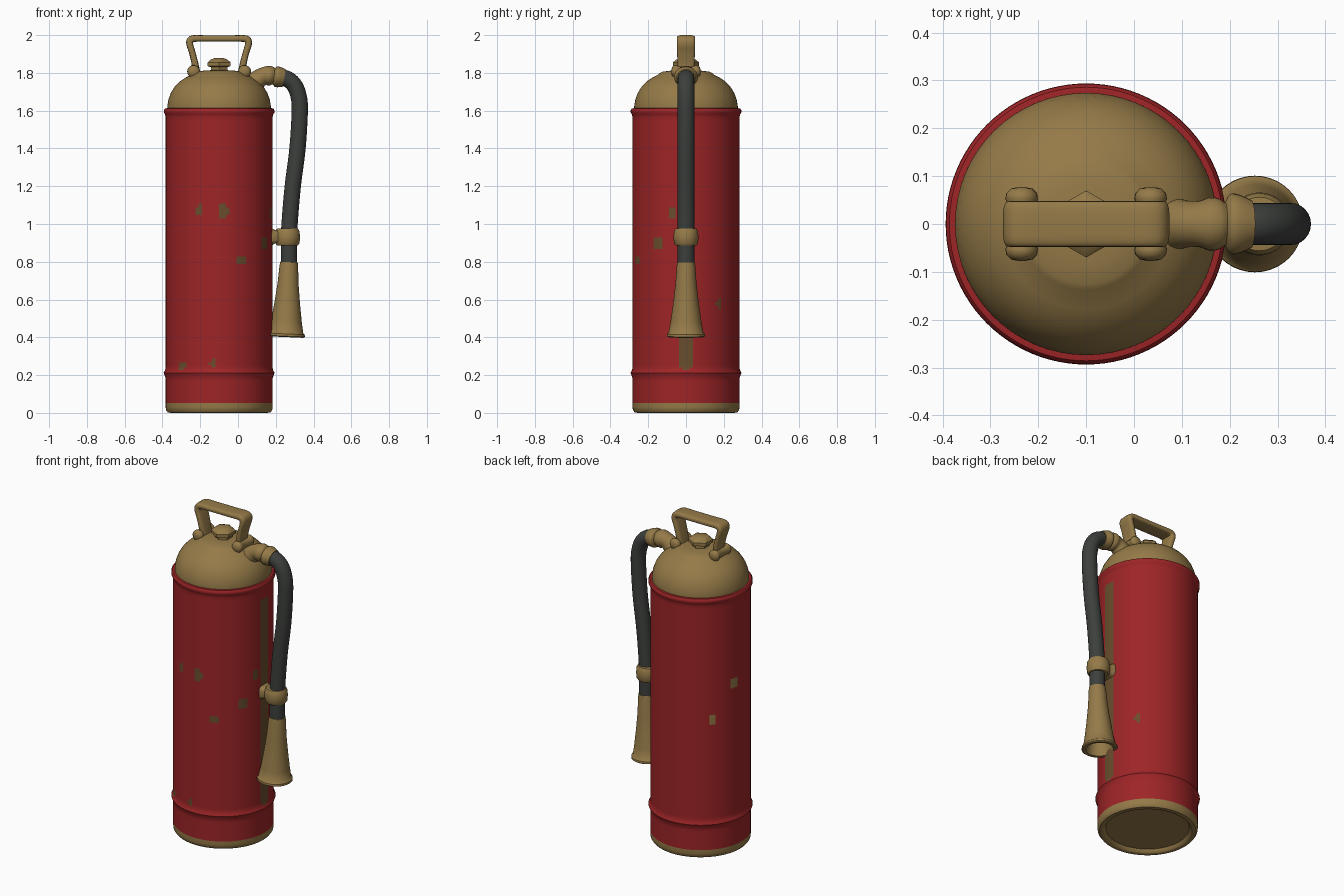
import bpy, math
from mathutils import Vector, Matrix

if "Cube" in bpy.data.objects:
    bpy.data.objects.remove(bpy.data.objects["Cube"])


def material(name, rgb):
    m = bpy.data.materials.new(name)
    m.diffuse_color = (*rgb, 1)
    m.use_nodes = True
    m.node_tree.nodes["Principled BSDF"].inputs["Base Color"].default_value = m.diffuse_color
    return m


RED = material("red_paint", (0.34, 0.018, 0.02))
BRASS = material("aged_brass", (0.30, 0.195, 0.065))
RUBBER = material("dark_rubber", (0.046, 0.05, 0.046))
WORN = material("worn_paint", (0.14, 0.075, 0.026))
CX = -0.10  # tank axis


def finish(name, verts, faces, mats, angle=40):
    me = bpy.data.meshes.new(name)
    me.from_pydata(verts, [], faces)
    for m in mats:
        me.materials.append(m)
    ob = bpy.data.objects.new(name, me)
    bpy.context.collection.objects.link(ob)
    bpy.ops.object.select_all(action='DESELECT')
    ob.select_set(True)
    bpy.context.view_layer.objects.active = ob
    bpy.ops.object.mode_set(mode='EDIT')
    bpy.ops.mesh.select_all(action='SELECT')
    bpy.ops.mesh.normals_make_consistent(inside=False)
    bpy.ops.object.mode_set(mode='OBJECT')
    bpy.ops.object.shade_smooth_by_angle(angle=math.radians(angle))
    return ob


def skin(rings, cap_start=True, cap_end=True):
    n = len(rings[0])
    verts = [v for r in rings for v in r]
    faces = [(i * n + j, i * n + (j + 1) % n, (i + 1) * n + (j + 1) % n, (i + 1) * n + j)
             for i in range(len(rings) - 1) for j in range(n)]
    if cap_start:
        faces.append(tuple(reversed(range(n))))
    if cap_end:
        faces.append(tuple(range(len(verts) - n, len(verts))))
    return verts, faces


def lathe(name, profile, loc, mats, n=48, rot=None, start=0.0, angle=40):
    """Revolve (radius, height) points around an axis through loc."""
    rot = rot or Matrix.Identity(3)
    rings = [[rot @ Vector((r * math.cos(start + math.tau * j / n),
                            r * math.sin(start + math.tau * j / n), z)) + Vector(loc)
              for j in range(n)] for r, z in profile]
    return finish(name, *skin(rings), mats, angle)


def smooth_path(pts, k=5):
    """Catmull-Rom through tuples of any length."""
    out = []
    for i in range(len(pts) - 1):
        p0, p1, p2, p3 = (pts[min(max(i + d, 0), len(pts) - 1)] for d in (-1, 0, 1, 2))
        for s in range(k):
            t = s / k
            out.append(tuple(0.5 * (2 * b + (c - a) * t + (2 * a - 5 * b + 4 * c - d) * t * t
                                    + (3 * b - a - 3 * c + d) * t ** 3)
                             for a, b, c, d in zip(p0, p1, p2, p3)))
    return out + [pts[-1]]


def sweep(name, pts, mats, power=1.0, n=24):
    """Sweep a rounded section along (x, z, in-plane radius, y radius) points."""
    rings = []
    for i, (x, z, a, b) in enumerate(pts):
        p, q = pts[max(i - 1, 0)], pts[min(i + 1, len(pts) - 1)]
        t = Vector((q[0] - p[0], q[1] - p[1])).normalized()
        ring = []
        for j in range(n):
            c, s = math.cos(math.tau * j / n), math.sin(math.tau * j / n)
            u = a * math.copysign(abs(c) ** power, c)
            v = b * math.copysign(abs(s) ** power, s)
            ring.append(Vector((x - t.y * u, v, z + t.x * u)))
        rings.append(ring)
    return finish(name, *skin(rings), mats)


# Tank with rolled rims; brass base band and worn spots by face rule
R = 0.283
prof = [(0.235, 0.022), (0.245, 0.004), (0.255, 0), (0.272, 0.003), (0.281, 0.015), (R, 0.03), (R, 0.052)]
z = 0.07
while z < 1.56:
    bump = 0.011 * math.exp(-((z - 0.21) / 0.014) ** 2)
    prof.append((R + bump, z))
    z += 0.014 if 0.16 < z < 0.26 else 0.02
prof += [(R, 1.565), (R + 0.003, 1.58), (R + 0.01, 1.59), (R + 0.01, 1.603), (R + 0.003, 1.612), (0.268, 1.614)]
tank = lathe("tank_body", prof, (CX, 0, 0), [RED, BRASS, WORN], n=96)
# worn spots: angle, height, half angle, half height
spots = [(249, 1.07, 4, .03), (274, 1.07, 6, .035), (295, .81, 6, .02), (264, .26, 4, .022),
         (226, .25, 6, .02), (328, .9, 6, .035), (39, .58, 4, .03), (345, 1.06, 5, .04), (0, .31, 9, .09)]
chips = [(166, 1.056, 6, .035), (139, .856, 4, .03)]
for f in tank.data.polygons:
    c = f.center
    a = math.degrees(math.atan2(c.y, c.x - CX)) % 360

    def hit(s):
        da = (a - s[0] + 180) % 360 - 180
        return (da / s[2]) ** 2 + ((c.z - s[1]) / s[3]) ** 2 < 1
    if c.z < 0.055 or any(hit(s) for s in chips):
        f.material_index = 1
    elif any(hit(s) for s in spots) or (min(a, 360 - a) < 8 and 0.3 < c.z < 1.5):
        f.material_index = 2

# Domed brass top with raised crown
dome = [(0.274, 1.60), (0.274, 1.625), (0.268, 1.66), (0.255, 1.695), (0.235, 1.727), (0.208, 1.755),
        (0.178, 1.775), (0.150, 1.789), (0.138, 1.799), (0.125, 1.806), (0.08, 1.812), (0.03, 1.815)]
lathe("dome_top", dome, (CX, 0, 0), [BRASS], n=64)

# Hexagonal filler cap
lathe("filler_cap", [(0.05, 1.80), (0.05, 1.83), (0.07, 1.836), (0.07, 1.855), (0.052, 1.870), (0.03, 1.878)],
      (CX, 0, 0), [BRASS], n=6, start=math.pi / 6, angle=25)

# Carry handle: half path mirrored about the tank axis
half = [(-.122, 1.805, .022, .040), (-.128, 1.85, .018, .045), (-.143, 1.91, .017, .047), (-.155, 1.95, .018, .048),
        (-.152, 1.973, .019, .048), (-.130, 1.982, .018, .048), (-.07, 1.982, .017, .048)]
path = half + [(-x, zz, a, b) for x, zz, a, b in reversed(half)]
sweep("carry_handle", [(x + CX, zz, a, b) for x, zz, a, b in smooth_path(path, 4)], [BRASS], power=0.55)

# Rounded handle feet, lying along y
lie = Matrix.Rotation(math.pi / 2, 3, 'X')
cap = [(0.008, -.077), (0.022, -.074), (0.032, -.064), (0.034, -.052), (0.028, -.040)]
for side, s in (("left", -1), ("right", 1)):
    lathe("handle_foot_" + side, cap + [(r, -h) for r, h in reversed(cap)],
          (CX + s * 0.135, 0, 1.807), [BRASS], n=24, rot=lie)

# Outlet elbow with collar
elbow = [(.02, 1.67, .07, .07), (.07, 1.725, .06, .06), (.105, 1.765, .05, .05), (.135, 1.782, .047, .048),
         (.158, 1.785, .052, .056), (.178, 1.783, .050, .053), (.190, 1.781, .044, .046),
         (.200, 1.780, .054, .062), (.218, 1.777, .054, .062), (.245, 1.772, .047, .050)]
sweep("outlet_elbow", smooth_path(elbow, 3), [BRASS])

# Rubber hose
hose = [(.225, 1.775), (.262, 1.767), (.298, 1.735), (.32, 1.68), (.327, 1.6), (.315, 1.4),
        (.29, 1.2), (.273, 1.0), (.27, .9), (.27, .78)]
sweep("hose", smooth_path([(x, zz, .043, .044) for x, zz in hose]), [RUBBER])

# Hose clamp and its bracket on the tank
lathe("hose_clamp", [(0.04, .885), (0.056, .887), (0.064, .90), (0.066, .93), (0.064, .96), (0.056, .975), (0.04, .977)],
      (.262, 0, 0), [BRASS], n=32)
sweep("clamp_bracket", [(.16, .932, .046, .05), (.18, .932, .044, .05), (.195, .932, .036, .042),
                        (.225, .932, .036, .042)], [BRASS], power=0.6)

# Flared nozzle with hollow mouth, leaning slightly outward
lean = Matrix.Rotation(math.radians(-2.5), 3, 'Y')
nozzle = [(0.03, 0), (0.046, -.002), (0.049, -.02), (0.056, -.12), (0.068, -.22), (0.082, -.32), (0.092, -.375),
          (0.1, -.382), (0.101, -.394), (0.094, -.399), (0.078, -.397), (0.062, -.33), (0.04, -.2), (0.02, -.1)]
lathe("nozzle", nozzle, (.27, 0, .80), [BRASS], n=40, rot=lean.inverted())
